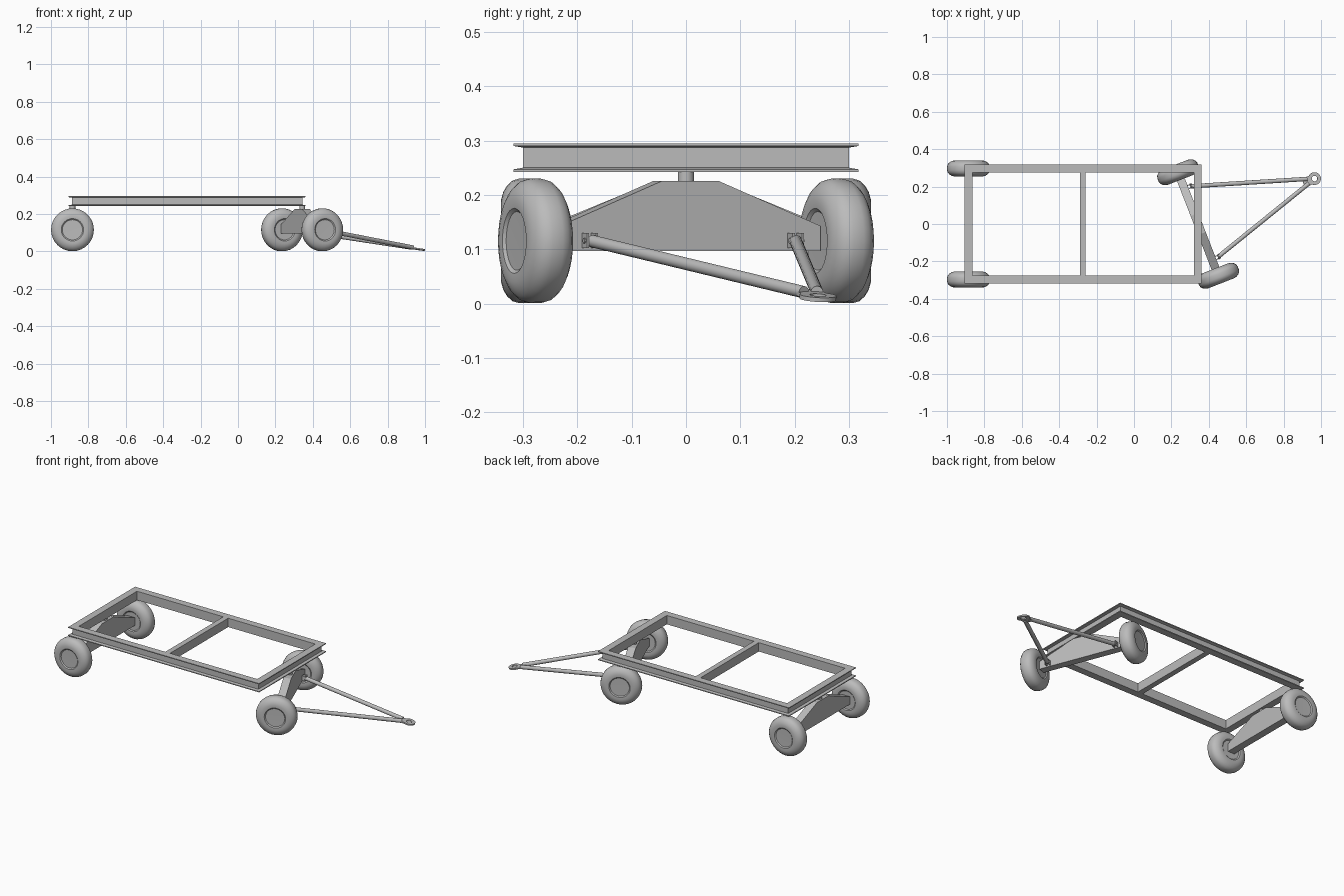
import bpy, bmesh, math
from mathutils import Vector, Matrix

cube = bpy.data.objects.get("Cube")
if cube:
    bpy.data.objects.remove(cube, do_unlink=True)

grey = bpy.data.materials.new("plain grey")
grey.use_nodes = True
grey.diffuse_color = (0.5, 0.5, 0.5, 1)
grey.node_tree.nodes["Principled BSDF"].inputs["Base Color"].default_value = (0.5, 0.5, 0.5, 1)


def finish(name, bm, matrix=None, smooth=False):
    bmesh.ops.recalc_face_normals(bm, faces=bm.faces[:])
    if matrix:
        bm.transform(matrix)
    mesh = bpy.data.meshes.new(name)
    bm.to_mesh(mesh)
    bm.free()
    mesh.materials.append(grey)
    ob = bpy.data.objects.new(name, mesh)
    bpy.context.collection.objects.link(ob)
    if smooth:
        bpy.ops.object.select_all(action="DESELECT")
        ob.select_set(True)
        bpy.context.view_layer.objects.active = ob
        bpy.ops.object.shade_smooth_by_angle(angle=math.radians(35))
    return ob


def box(name, lo, hi, matrix=None):
    lo, hi = Vector(lo), Vector(hi)
    bm = bmesh.new()
    bmesh.ops.create_cube(bm, size=1)
    bmesh.ops.scale(bm, vec=hi - lo, verts=bm.verts)
    bmesh.ops.translate(bm, vec=(lo + hi) / 2, verts=bm.verts)
    return finish(name, bm, matrix)


def rod(name, a, b, radius, matrix=None, sides=16):
    a, b = Vector(a), Vector(b)
    bm = bmesh.new()
    bmesh.ops.create_cone(bm, cap_ends=True, segments=sides, radius1=radius,
                          radius2=radius, depth=(b - a).length)
    turn = (b - a).to_track_quat("Z", "Y").to_matrix().to_4x4()
    bm.transform(Matrix.Translation((a + b) / 2) @ turn)
    return finish(name, bm, matrix, True)


def lathe(name, profile, sides, matrix, closed=False):
    """Spin (radius, height) points around z."""
    bm = bmesh.new()
    vs = [bm.verts.new((r, 0, h)) for r, h in profile]
    pairs = list(zip(vs, vs[1:])) + ([(vs[-1], vs[0])] if closed else [])
    edges = [bm.edges.new(p) for p in pairs]
    bmesh.ops.spin(bm, geom=vs + edges, cent=(0, 0, 0), axis=(0, 0, 1),
                   angle=math.tau, steps=sides, use_duplicate=False)
    bmesh.ops.remove_doubles(bm, verts=bm.verts[:], dist=1e-5)
    return finish(name, bm, matrix, True)


# Chassis frame: outward-facing channel mitred round the rectangle
X0, X1, Y, Z0, Z1 = -0.905, 0.362, 0.317, 0.242, 0.295
section = [(0, Z1), (0.042, Z1), (0.042, Z0), (0, Z0), (0, Z0 + 0.005),
           (0.017, Z0 + 0.008), (0.017, Z1 - 0.008), (0, Z1 - 0.005)]
bm = bmesh.new()
rings = []
for cx, cy, sx, sy in ((X0, -Y, 1, 1), (X1, -Y, -1, 1), (X1, Y, -1, -1), (X0, Y, 1, -1)):
    rings.append([bm.verts.new((cx + sx * d, cy + sy * d, z)) for d, z in section])
for i in range(4):
    a, b = rings[i], rings[(i + 1) % 4]
    for j in range(8):
        k = (j + 1) % 8
        bm.faces.new((a[j], b[j], b[k], a[k]))
finish("chassis_frame", bm)
box("chassis_crossbeam", (-0.29, -0.28, Z0), (-0.258, 0.28, Z1))

# Axle assemblies: local x points forward, local y runs along the axle
TYRE = [(0, 0.036), (0.054, 0.037), (0.06, 0.042), (0.076, 0.043), (0.09, 0.039),
        (0.102, 0.032), (0.111, 0.022), (0.1145, 0.01)]
TYRE += [(r, -h) for r, h in reversed(TYRE)]
BEAM = [(-0.257, 0.097), (0.257, 0.097), (0.257, 0.143), (0.055, 0.226),
        (-0.055, 0.226), (-0.257, 0.143)]


def axle(prefix, matrix):
    bm = bmesh.new()
    face = bm.faces.new([bm.verts.new((-0.022, y, z)) for y, z in BEAM])
    ext = bmesh.ops.extrude_face_region(bm, geom=[face])
    bmesh.ops.translate(bm, vec=(0.044, 0, 0),
                        verts=[v for v in ext["geom"] if isinstance(v, bmesh.types.BMVert)])
    finish(prefix + "_axle_beam", bm, matrix)
    rod(prefix + "_pivot_post", (0, 0, 0.22), (0, 0, 0.246), 0.015, matrix)
    for side, s in (("left", 1), ("right", -1)):
        place = Matrix.Translation((0, s * 0.297, 0.1155)) @ Matrix.Rotation(math.pi / 2, 4, "X")
        lathe(f"{prefix}_{side}_wheel", TYRE, 32, matrix @ place)


axle("rear", Matrix.Translation((-0.885, 0, 0)))
steer = Matrix.Translation((0.343, 0, 0)) @ Matrix.Rotation(math.radians(21.3), 4, "Z")
axle("front", steer)

# Drawbar: hinge lugs, two converging tubes and a towing eye
for side, s in (("left", 1), ("right", -1)):
    for n, off in (("inner", -0.011), ("outer", 0.007)):
        y = s * 0.203 + off
        box(f"{side}_{n}_hinge_lug", (0.02, y, 0.102), (0.048, y + 0.004, 0.13), steer)
    rod(f"{side}_hinge_pin", (0.038, s * 0.203 - 0.014, 0.116),
        (0.038, s * 0.203 + 0.014, 0.116), 0.005, steer, 10)
    rod(f"{side}_drawbar_tube", (0.04, s * 0.201, 0.115), (0.63, s * 0.013, 0.021),
        0.0115, steer)
tilt = steer @ Matrix.Translation((0.668, 0, 0.012)) @ Matrix.Rotation(math.radians(9), 4, "Y")
lathe("towing_eye", [(0.015, -0.004), (0.034, -0.004), (0.034, 0.004), (0.015, 0.004)],
      24, tilt, True)
box("towing_eye_plate", (-0.065, -0.025, -0.004), (-0.02, 0.025, 0.004), tilt)
